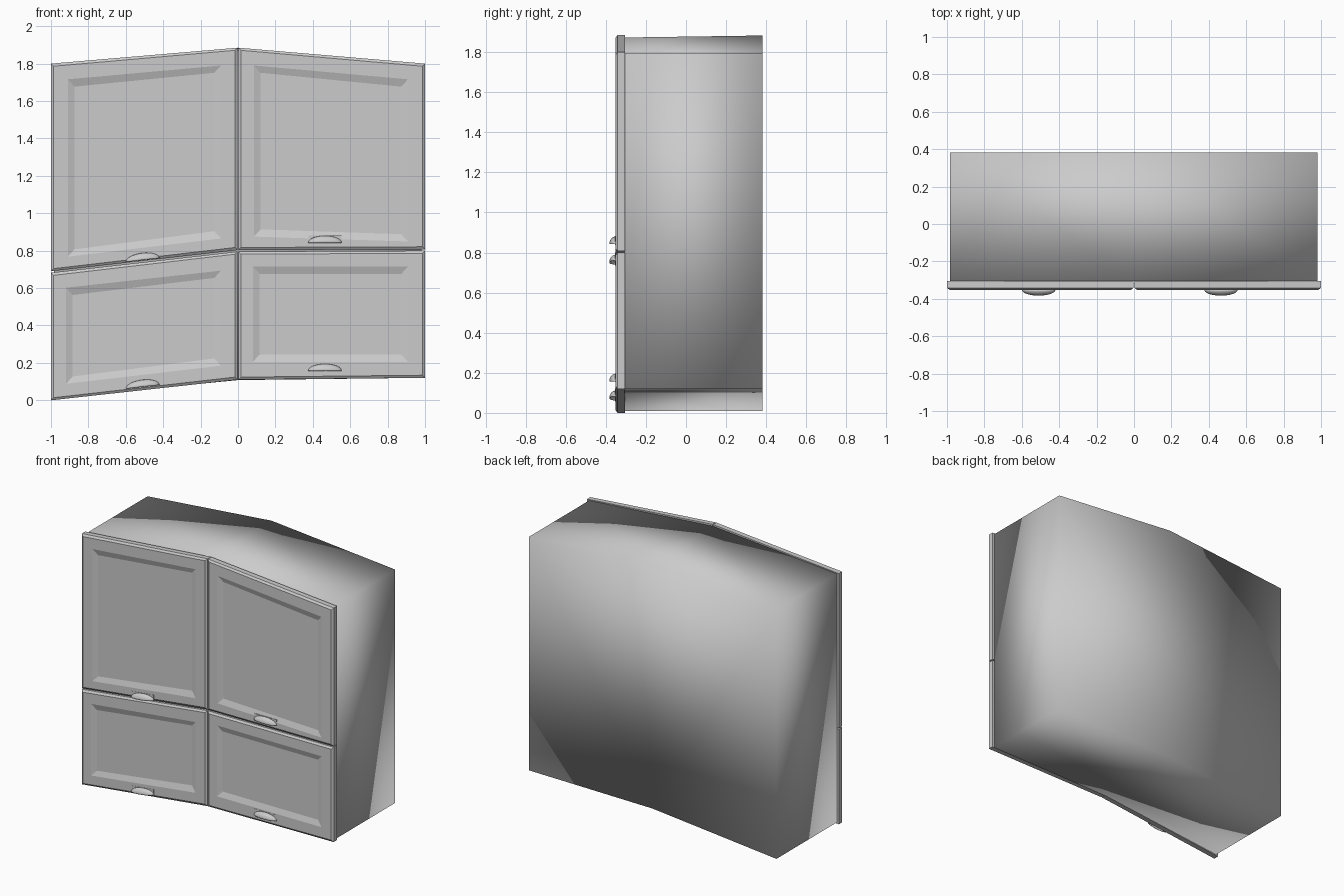
import bpy, bmesh, math

if "Cube" in bpy.data.objects:
    bpy.data.objects.remove(bpy.data.objects["Cube"])

def finish(name, bm, angle=None):
    bmesh.ops.recalc_face_normals(bm, faces=bm.faces)
    me = bpy.data.meshes.new(name)
    bm.to_mesh(me)
    bm.free()
    ob = bpy.data.objects.new(name, me)
    bpy.context.collection.objects.link(ob)
    if angle is not None:
        bpy.ops.object.select_all(action='DESELECT')
        ob.select_set(True)
        bpy.context.view_layer.objects.active = ob
        bpy.ops.object.shade_smooth_by_angle(angle=angle)
    return ob

def loft(name, rings):
    """Join successive rings of points and cap both ends."""
    bm = bmesh.new()
    rs = [[bm.verts.new(p) for p in r] for r in rings]
    n = len(rs[0])
    for a, b in zip(rs, rs[1:]):
        for i in range(n):
            j = (i + 1) % n
            bm.faces.new((a[i], a[j], b[j], b[i]))
    bm.faces.new(rs[0])
    bm.faces.new(rs[-1])
    return finish(name, bm)

# Corners run bottom-left, bottom-right, top-right, top-left
SIGNS = ((1, 1), (-1, 1), (-1, -1), (1, -1))

def inset(quad, dx, dz):
    return [(x + sx * dx, z + sz * dz) for (x, z), (sx, sz) in zip(quad, SIGNS)]

def at_y(quad, y):
    return [(x, y, z) for x, z in quad]

def door(name, outer, panel):
    loft(name, [at_y(outer, -0.305), at_y(outer, -0.342),
                at_y(inset(outer, 0.014, 0.014), -0.352),
                at_y(panel, -0.352),
                at_y(inset(panel, 0.036, 0.039), -0.339)])

def handle(name, cx, cz, slope):
    # Cup pull: a quarter ellipsoid shell open underneath
    bm = bmesh.new()
    nu, nv = 16, 6
    grid = []
    for v in range(nv + 1):
        t = math.pi / 2 * v / nv
        row = []
        for u in range(nu + 1):
            a = math.pi * u / nu
            x = -0.088 * math.cos(a)
            s = math.sin(a)
            row.append(bm.verts.new((cx + x, -0.351 - 0.03 * s * math.cos(t),
                                     cz + slope * x - 0.018 + 0.036 * s * math.sin(t))))
        grid.append(row)
    for r, q in zip(grid, grid[1:]):
        for i in range(nu):
            bm.faces.new((r[i], r[i + 1], q[i + 1], q[i]))
    bmesh.ops.remove_doubles(bm, verts=bm.verts, dist=1e-5)
    ob = finish(name, bm, math.radians(40))
    mod = ob.modifiers.new("wall", 'SOLIDIFY')
    mod.thickness = 0.004
    mod.offset = 0
    # Thin mounting plate behind the cup
    q = [(cx + x, cz + slope * x + z) for x, z in
         ((-0.088, -0.022), (0.088, -0.022), (0.088, 0.022), (-0.088, 0.022))]
    loft(name + "_plate", [at_y(q, -0.350), at_y(q, -0.3535)])

# Cabinet body: smooth-shaded six-sided prism with a peaked top
def body_ring(y, peak):
    pts = [(-0.985, 0.01), (0, 0.108), (0.982, 0.12),
           (0.982, 1.795), (0, peak), (-0.985, 1.795)]
    return at_y(pts, y)

body = loft("cabinet_body", [body_ring(-0.306, 1.873), body_ring(0.381, 1.883)])
for p in body.data.polygons:
    p.use_smooth = True

# Four skewed doors with recessed panels
door("upper_left_door",
     [(-1, 0.69), (-0.002, 0.803), (-0.002, 1.885), (-1, 1.8)],
     [(-0.91, 0.768), (-0.091, 0.865), (-0.091, 1.79), (-0.91, 1.716)])
door("upper_right_door",
     [(0.002, 0.803), (1, 0.807), (1, 1.8), (0.002, 1.885)],
     [(0.085, 0.875), (0.909, 0.849), (0.909, 1.716), (0.085, 1.79)])
door("lower_left_door",
     [(-1, 0), (-0.002, 0.11), (-0.002, 0.795), (-1, 0.682)],
     [(-0.92, 0.088), (-0.091, 0.185), (-0.091, 0.693), (-0.92, 0.602)])
door("lower_right_door",
     [(0.002, 0.11), (1, 0.12), (1, 0.8), (0.002, 0.795)],
     [(0.08, 0.206), (0.909, 0.206), (0.909, 0.715), (0.08, 0.715)])

# Cup handles follow the slant of each door's lower edge
for row, zl, zr in (("upper", 0.768, 0.86), ("lower", 0.09, 0.175)):
    handle(row + "_left_handle", -0.51, zl, 0.113)
    handle(row + "_right_handle", 0.465, zr, 0.0)
